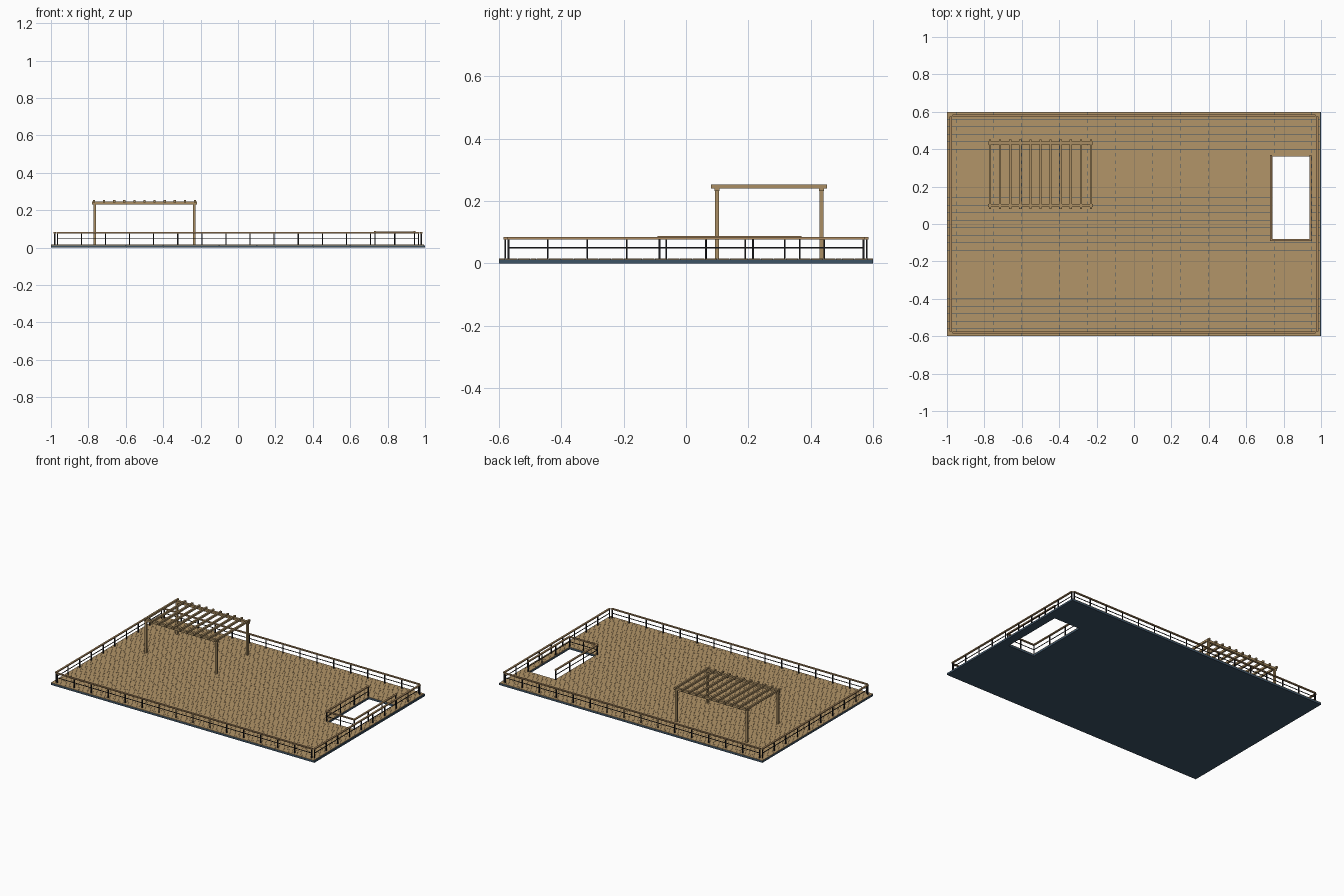
import bpy, bmesh, math

if "Cube" in bpy.data.objects:
    bpy.data.objects.remove(bpy.data.objects["Cube"])


def material(name, rgb):
    m = bpy.data.materials.new(name)
    m.diffuse_color = (*rgb, 1)
    m.use_nodes = True
    m.node_tree.nodes["Principled BSDF"].inputs["Base Color"].default_value = m.diffuse_color
    return m


BLUE = material("slate blue slab", (0.045, 0.085, 0.13))
BOARD = material("tan decking", (0.45, 0.30, 0.14))
TIMBER = material("pergola timber", (0.40, 0.27, 0.125))
CAP = material("handrail wood", (0.42, 0.26, 0.12))
BLACK = material("black metal", (0.012, 0.012, 0.014))

DECK = 0.016                               # top of the boards
HX0, HX1, HY0, HY1 = 0.74, 0.94, -0.08, 0.36   # stair opening


def box(bm, x0, x1, y0, y1, z0, z1):
    v = [bm.verts.new((x, y, z)) for z in (z0, z1)
         for x, y in ((x0, y0), (x1, y0), (x1, y1), (x0, y1))]
    bm.faces.new(v[3::-1])
    bm.faces.new(v[4:])
    for i in range(4):
        j = (i + 1) % 4
        bm.faces.new((v[i], v[j], v[j + 4], v[i + 4]))


def finish(bm, name, mat):
    me = bpy.data.meshes.new(name)
    bm.normal_update()
    bm.to_mesh(me)
    bm.free()
    me.materials.append(mat)
    ob = bpy.data.objects.new(name, me)
    bpy.context.collection.objects.link(ob)
    return ob


# Base slab with the stair opening
bm = bmesh.new()
xs, ys = (-1, HX0, HX1, 1), (-0.6, HY0, HY1, 0.6)
g = [[bm.verts.new((x, y, 0)) for y in ys] for x in xs]
for i in range(3):
    for j in range(3):
        if (i, j) != (1, 1):
            bm.faces.new((g[i][j], g[i + 1][j], g[i + 1][j + 1], g[i][j + 1]))
ext = bmesh.ops.extrude_face_region(bm, geom=bm.faces[:], use_keep_orig=True)
for e in ext["geom"]:
    if isinstance(e, bmesh.types.BMVert):
        e.co.z = 0.0125
bmesh.ops.recalc_face_normals(bm, faces=bm.faces[:])
finish(bm, "base_slab", BLUE)

# Staggered deck boards, interrupted by the opening
bm = bmesh.new()
ROW, LENGTH, GAP = 0.02, 0.1, 0.0004
for r in range(60):
    y0 = -0.6 + r * ROW
    beside_hole = HY0 < y0 + ROW / 2 < HY1
    spans = ((-1, HX0), (HX1, 0.995)) if beside_hole else ((-1, 0.995),)
    for a, b in spans:
        for k in range(-1, 21):
            start = -1 + k * LENGTH + (r % 2) * LENGTH / 2
            x0, x1 = max(a, start), min(b, start + LENGTH)
            if x1 - x0 > 0.004:
                box(bm, x0 + GAP, x1 - GAP, y0 + GAP, y0 + ROW - GAP,
                    0.0125, DECK)
finish(bm, "deck_boards", BOARD)


# Railing run: evenly spaced posts, thin middle rail, wooden cap
def railing(name, p, q, top):
    length = math.dist(p, q)
    n = round(length / 0.13)
    along_x = abs(q[0] - p[0]) > abs(q[1] - p[1])

    def bar(bm, half, over, z0, z1):
        dx, dy = (over, half) if along_x else (half, over)
        box(bm, p[0] - dx, q[0] + dx, p[1] - dy, q[1] + dy, z0, z1)

    bm = bmesh.new()
    for i in range(n + 1):
        x = p[0] + (q[0] - p[0]) * i / n
        y = p[1] + (q[1] - p[1]) * i / n
        box(bm, x - 0.003, x + 0.003, y - 0.003, y + 0.003, DECK, top - 0.006)
    bar(bm, 0.0015, 0, 0.048, 0.052)
    finish(bm, name + "_posts", BLACK)
    bm = bmesh.new()
    bar(bm, 0.006, 0.005, top - 0.007, top)
    finish(bm, name + "_cap", CAP)


# Perimeter railings
railing("front_railing", (-0.966, -0.58), (0.966, -0.58), 0.084)
railing("back_railing", (-0.966, 0.58), (0.966, 0.58), 0.084)
railing("left_railing", (-0.98, -0.57), (-0.98, 0.57), 0.084)
railing("right_railing", (0.98, -0.57), (0.98, 0.57), 0.084)

# Stair opening railings, open at the back
railing("stair_left_railing", (0.733, -0.085), (0.733, 0.365), 0.088)
railing("stair_right_railing", (0.943, -0.085), (0.943, 0.365), 0.088)
railing("stair_front_railing", (0.733, -0.085), (0.943, -0.085), 0.0875)

# Pergola: posts, long beams and cross slats
CX, CY, PX, PY = -0.5, 0.267, 0.267, 0.167
bm = bmesh.new()
for sx in (-1, 1):
    for sy in (-1, 1):
        x, y = CX + sx * PX, CY + sy * PY
        box(bm, x - 0.0065, x + 0.0065, y - 0.0065, y + 0.0065, DECK, 0.236)
finish(bm, "pergola_posts", TIMBER)
bm = bmesh.new()
for sy in (-1, 1):
    y = CY + sy * PY
    box(bm, CX - 0.28, CX + 0.28, y - 0.008, y + 0.008, 0.232, 0.248)
finish(bm, "pergola_beams", TIMBER)
bm = bmesh.new()
for i in range(11):
    x = CX - 0.27 + 0.054 * i
    box(bm, x - 0.006, x + 0.006, CY - 0.186, CY + 0.186, 0.241, 0.254)
finish(bm, "pergola_slats", TIMBER)
